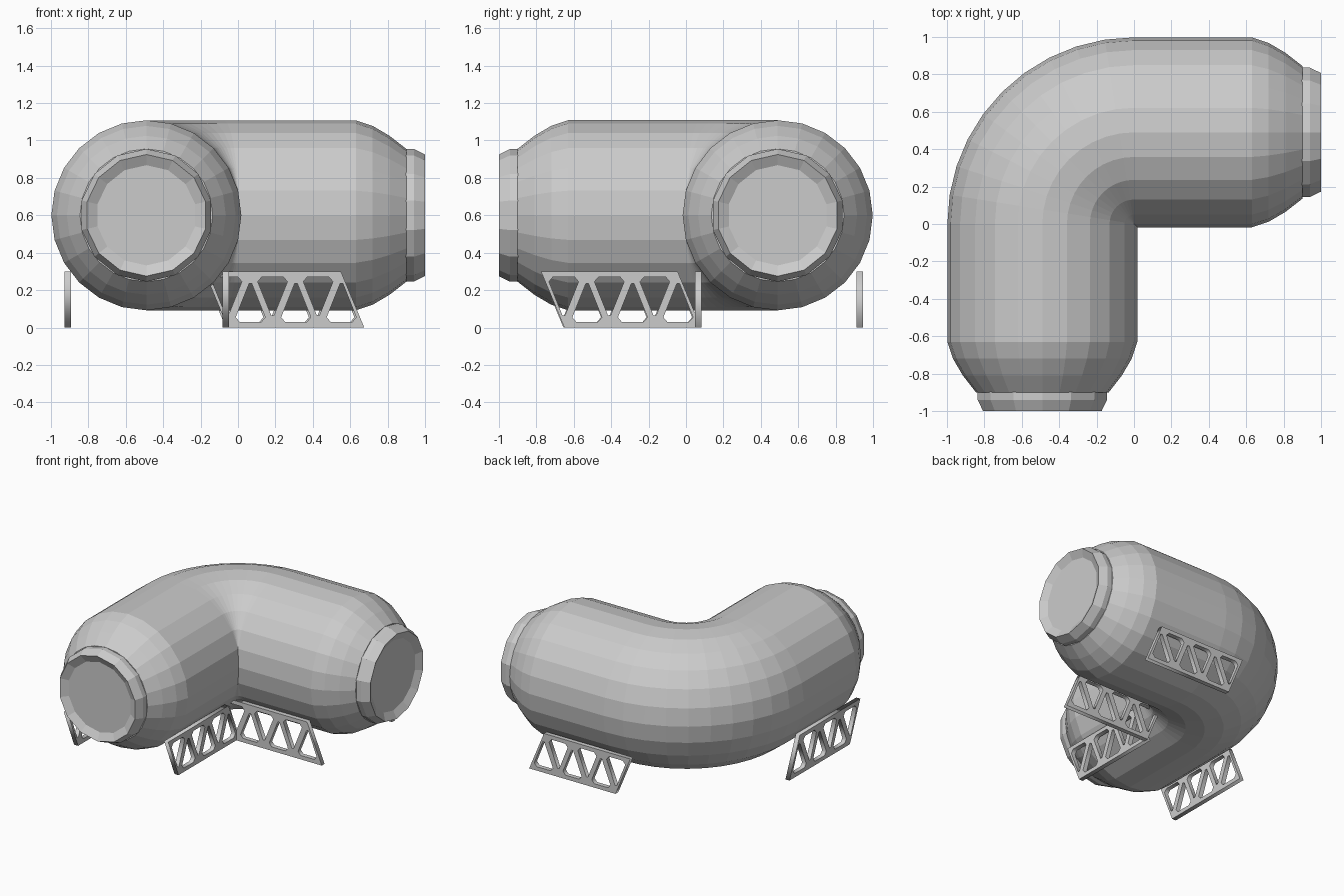
import bpy, bmesh, math
from mathutils import Vector, Matrix

if "Cube" in bpy.data.objects:
    bpy.data.objects.remove(bpy.data.objects["Cube"])

grey = bpy.data.materials.new("light_grey")
grey.diffuse_color = (0.6, 0.6, 0.6, 1)
grey.use_nodes = True
grey.node_tree.nodes["Principled BSDF"].inputs["Base Color"].default_value = grey.diffuse_color

R_BEND, R_TUBE, Z_MID = 0.49, 0.508, 0.6


def add_object(name, mesh):
    mesh.materials.clear()
    mesh.materials.append(grey)
    ob = bpy.data.objects.new(name, mesh)
    bpy.context.collection.objects.link(ob)
    return ob


def station(theta, back, radius):
    """Ring data: bend angle, distance along the straight past the bend, radius."""
    n = Vector((math.cos(theta), math.sin(theta), 0))
    along = Vector((0, -1, 0)) if theta > math.pi * 0.75 else Vector((1, 0, 0))
    return n * R_BEND + along * back + Vector((0, 0, Z_MID)), n, radius


def loft(name, stations, sides, turn=0.0):
    bm = bmesh.new()
    rings = []
    for c, n, r in stations:
        ring = []
        for i in range(sides):
            a = 2 * math.pi * (i + turn) / sides
            ring.append(bm.verts.new(c + n * r * math.cos(a) + Vector((0, 0, r * math.sin(a)))))
        rings.append(ring)
    for p, q in zip(rings, rings[1:]):
        for i in range(sides):
            j = (i + 1) % sides
            bm.faces.new((p[i], p[j], q[j], q[i]))
    bm.faces.new(rings[0])
    bm.faces.new(rings[-1])
    bmesh.ops.recalc_face_normals(bm, faces=bm.faces)
    mesh = bpy.data.meshes.new(name)
    bm.to_mesh(mesh)
    bm.free()
    return add_object(name, mesh)


# Bent tube body with rounded shoulders at both ends
shoulder = [(0.90, 0.355), (0.81, 0.425), (0.72, 0.478), (0.63, R_TUBE)]
path = [station(math.pi, d, r) for d, r in shoulder]
steps = 10
path += [station(math.pi - math.pi / 2 * i / steps, 0, R_TUBE) for i in range(steps + 1)]
path += [station(math.pi / 2, d, r) for d, r in reversed(shoulder)]
loft("bent_tube", path, 24)

# End collars with a shallow recessed disc
collar = [(0.87, 0.355), (0.94, 0.355), (1.0, 0.325), (0.97, 0.268)]
for name, theta in (("front_collar", math.pi), ("side_collar", math.pi / 2)):
    loft(name, [station(theta, d, r) for d, r in collar], 14, 0.5)

# Slanted truss panel, drawn as an outline with six cut-outs
LENGTH, SLANT, HEIGHT, THICK = 0.73, 0.125, 0.30, 0.034
PITCH = LENGTH / 3
HOLE = [(-0.058, 0.03), (0.058, 0.03), (0.079, 0.055),
        (0.007, 0.235), (-0.007, 0.235), (-0.079, 0.055)]


def truss_mesh():
    cu = bpy.data.curves.new("truss_outline", 'CURVE')
    cu.dimensions = '2D'
    cu.fill_mode = 'BOTH'
    cu.extrude = THICK / 2

    def outline(pts):
        sp = cu.splines.new('POLY')
        sp.points.add(len(pts) - 1)
        for p, (u, v) in zip(sp.points, pts):
            p.co = (u, v, 0, 1)
        sp.use_cyclic_u = True

    outline([(SLANT, 0), (SLANT + LENGTH, 0), (LENGTH, HEIGHT), (0, HEIGHT)])
    for k in range(3):
        down = PITCH * (k + 0.5)
        up = SLANT + down
        outline([(up + u, v) for u, v in HOLE])
        outline([(down - u, HEIGHT - v) for u, v in HOLE])
    tmp = bpy.data.objects.new("truss_helper", cu)
    bpy.context.collection.objects.link(tmp)
    bpy.context.view_layer.update()
    dg = bpy.context.evaluated_depsgraph_get()
    mesh = bpy.data.meshes.new_from_object(tmp.evaluated_get(dg))
    bpy.data.objects.remove(tmp)
    return mesh


# Four support panels: two along x, two along y
base = truss_mesh()
stand = Matrix.Rotation(math.pi / 2, 4, 'X')
quarter = Matrix.Rotation(math.pi / 2, 4, 'Z')
panels = [
    ("inner_side_support", (-0.18, 0.065, 0), stand),
    ("outer_side_support", (-0.19, 0.928, 0), stand),
    ("inner_front_support", (-0.065, -0.775, 0), quarter @ stand),
    ("outer_front_support", (-0.911, -0.78, 0), quarter @ stand),
]
for name, loc, rot in panels:
    mesh = base.copy()
    mesh.transform(Matrix.Translation(loc) @ rot)
    mesh.name = name
    add_object(name, mesh)
